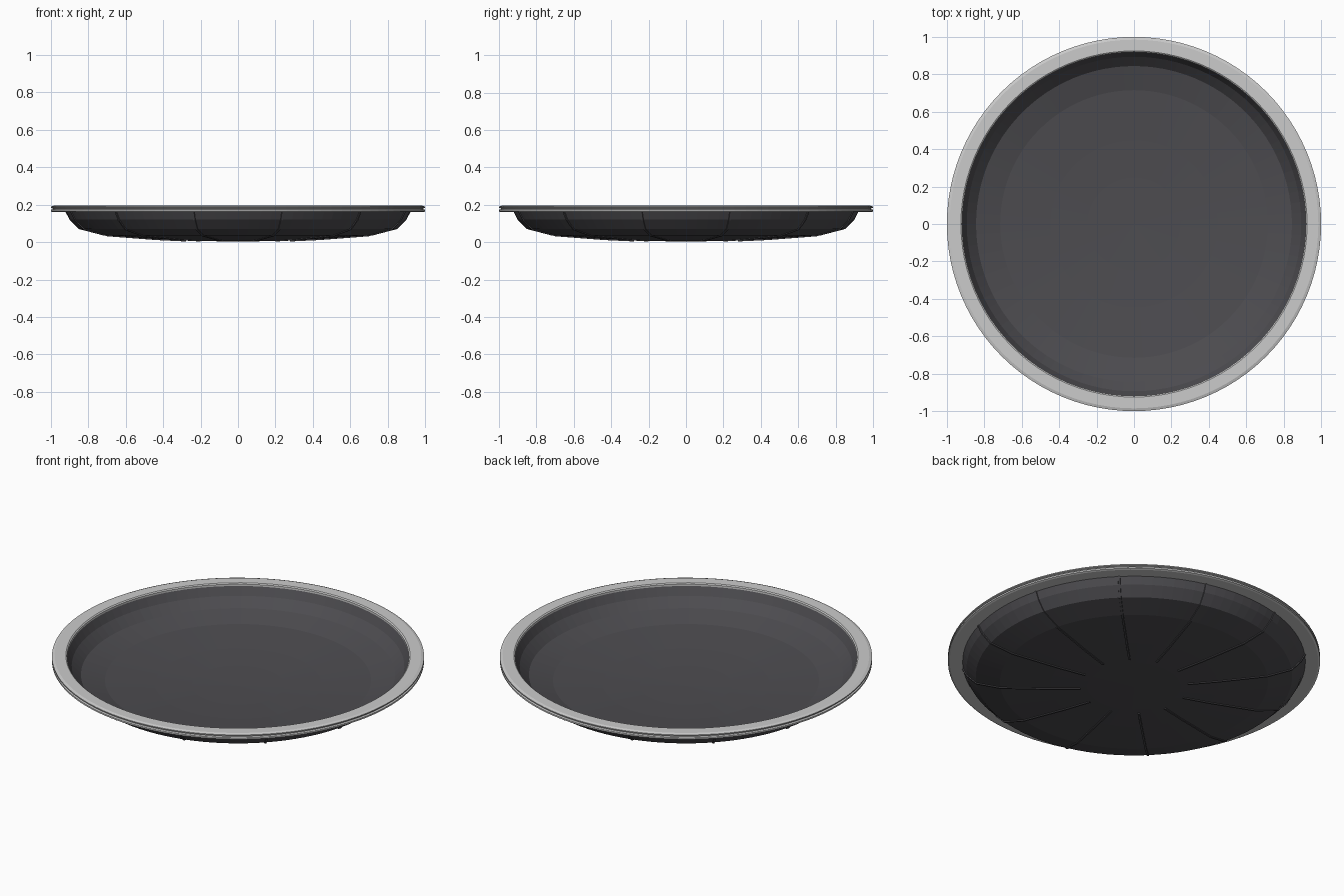
import bpy, bmesh, math
from mathutils import Matrix, Vector

if "Cube" in bpy.data.objects:
    bpy.data.objects.remove(bpy.data.objects["Cube"], do_unlink=True)

SEGMENTS = 96
RIBS = 12


def material(name, colour):
    mat = bpy.data.materials.new(name)
    mat.use_nodes = True
    mat.diffuse_color = colour
    mat.node_tree.nodes["Principled BSDF"].inputs["Base Color"].default_value = colour
    return mat


def finish(name, bm, mat):
    bmesh.ops.remove_doubles(bm, verts=bm.verts, dist=0.0002)
    bmesh.ops.recalc_face_normals(bm, faces=bm.faces)
    mesh = bpy.data.meshes.new(name)
    bm.to_mesh(mesh)
    bm.free()
    mesh.materials.append(mat)
    obj = bpy.data.objects.new(name, mesh)
    bpy.context.collection.objects.link(obj)
    return obj


def lathe(name, profile, mat):
    """Turn a closed (radius, height) outline around the z axis."""
    bm = bmesh.new()
    verts = [bm.verts.new((r, 0, z)) for r, z in profile]
    edges = [bm.edges.new((a, b)) for a, b in zip(verts, verts[1:] + verts[:1])]
    bmesh.ops.spin(bm, geom=verts + edges, cent=(0, 0, 0), axis=(0, 0, 1),
                   angle=math.tau, steps=SEGMENTS, use_merge=True)
    bmesh.ops.dissolve_degenerate(bm, edges=bm.edges, dist=0.0002)
    return finish(name, bm, mat)


dark = material("dark grey", (0.075, 0.073, 0.081, 1))
light = material("light grey", (0.6, 0.6, 0.6, 1))

# Shallow dish: faceted underside and a thin wall
under = [(0, 0.003), (0.25, 0.007), (0.45, 0.016), (0.72, 0.036),
         (0.85, 0.07), (0.90, 0.12), (0.925, 0.168)]
inside = [(r * 0.993, z + 0.012) for r, z in under]
lathe("dish", under + inside[::-1], dark)

# Flat rim with a groove around its edge
lathe("rim", [(0.918, 0.16), (0.99, 0.16), (1.0, 0.164), (1.0, 0.173),
              (0.99, 0.176), (0.99, 0.181), (1.0, 0.184), (1.0, 0.19),
              (0.985, 0.195), (0.925, 0.195), (0.918, 0.19)], light)

# Thin ribs that follow the underside
path = [Vector((0.29, 0, 0.0088))] + [Vector((r, 0, z)) for r, z in under[2:]]
bm = bmesh.new()
for i in range(RIBS):
    turn = Matrix.Rotation(math.tau * (i + 0.5) / RIBS, 3, 'Z')
    loops = []
    for k, p in enumerate(path):
        along = path[min(k + 1, len(path) - 1)] - path[max(k - 1, 0)]
        out = Vector((along.z, 0, -along.x)).normalized() * 0.005
        corners = [p - out + Vector((0, -0.007, 0)), p + out + Vector((0, -0.005, 0)),
                   p + out + Vector((0, 0.005, 0)), p - out + Vector((0, 0.007, 0))]
        loops.append([bm.verts.new(turn @ c) for c in corners])
    for a, b in zip(loops, loops[1:]):
        for j in range(4):
            n = (j + 1) % 4
            bm.faces.new((a[j], a[n], b[n], b[j]))
    bm.faces.new(loops[0])
    bm.faces.new(loops[-1])
finish("underside_ribs", bm, dark)
